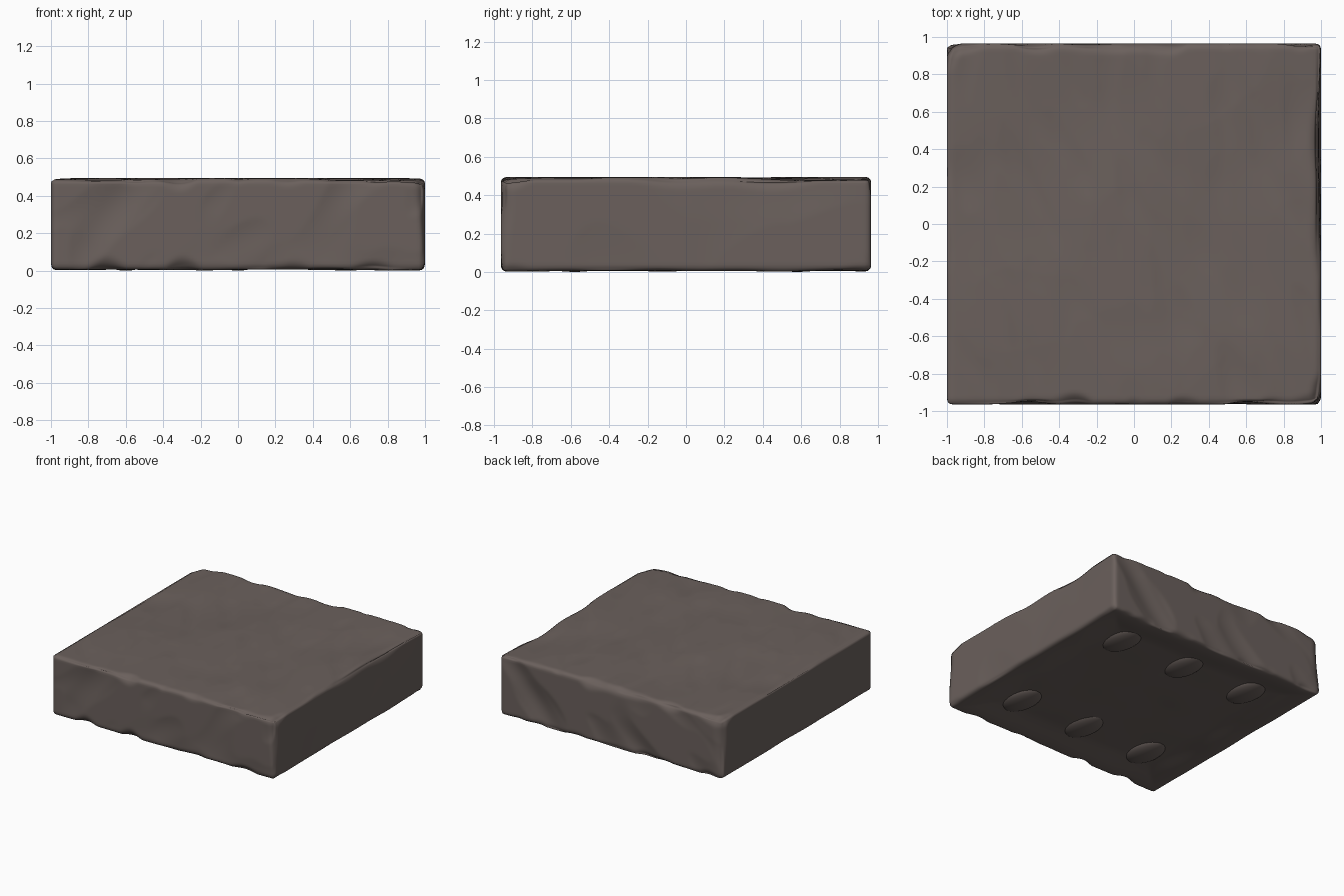
import bpy, bmesh, math
from mathutils import Vector, noise

if "Cube" in bpy.data.objects:
    bpy.data.objects.remove(bpy.data.objects["Cube"])

stone = bpy.data.materials.new("dark_brown_stone")
stone.diffuse_color = (0.145, 0.117, 0.107, 1)
stone.use_nodes = True
stone.node_tree.nodes["Principled BSDF"].inputs["Base Color"].default_value = stone.diffuse_color

HX, HY, Z0, Z1 = 1.0, 0.965, 0.005, 0.495
HZ, ZC = (Z1 - Z0) / 2, (Z1 + Z0) / 2
NX, NY, NZ = 120, 116, 30


def n(x, y, z):
    return noise.noise(Vector((x, y, z)))


def smooth(a, b, t):
    t = max(0.0, min(1.0, (t - a) / (b - a)))
    return t * t * (3 - 2 * t)


def shape(p):
    """Round the box with an uneven worn edge, then roughen its faces."""
    x, y, z = p
    top = smooth(-0.1, 0.1, z)
    right, back = smooth(0.8, 0.97, x), smooth(0.8, 0.94, y)
    front = smooth(0.8, 0.94, -y)
    # chipped edges: front and back ragged, right side gently worn
    ragged = max(0.0, n(x * 5, y * 2, z * 1.5 + 4.3)) * (front + back)
    worn = max(0.0, n(3.1, y * 2.3 + 0.4, 7.7) + 0.15) * right * top
    r = 0.03 + 0.09 * ragged + 0.08 * worn
    q = Vector((max(-HX + r, min(HX - r, x)),
                max(-HY + r, min(HY - r, y)),
                max(-HZ + r, min(HZ - r, z))))
    d = p - q
    out = q + d.normalized() * r if d.length > 1e-6 else p.copy()
    # shallow undulation on the top
    if z > HZ - 0.01:
        out.z -= 0.02 * max(0.0, n(x * 1.6 + 5, y * 1.6, 1.5) + 0.2)
        out.z -= 0.012 * max(0.0, n(x * 7 + y * 2, y * 2.5 - x, 3))
    # slightly sunken underside
    if z < -HZ + 0.01:
        edge = min(HX - abs(x), HY - abs(y))
        out.z += 0.03 * smooth(0.05, 0.3, edge) + 0.006 * n(x * 3, y * 3, 9)
    # diagonal dents on the front and back, faint dents on the right
    if abs(y) > HY - 0.01:
        s = max(0.0, n(x * 3.5 - z * 3, z * 2 + x, math.copysign(6, y)))
        out.y -= math.copysign(0.03 * s, y)
    if x > HX - 0.01:
        out.x -= 0.02 * max(0.0, n(2, y * 2, z * 2))
    out.z += ZC
    return out


# slab: six grids welded into a dense box, then shaped
bm = bmesh.new()
cache = {}


def vert(i, j, k):
    if (i, j, k) not in cache:
        p = Vector((HX * (2 * i / NX - 1), HY * (2 * j / NY - 1), HZ * (2 * k / NZ - 1)))
        cache[i, j, k] = bm.verts.new(shape(p))
    return cache[i, j, k]


def grid(nu, nv, at, flip):
    for u in range(nu):
        for v in range(nv):
            vs = [vert(*at(a, b)) for a, b in ((u, v), (u + 1, v), (u + 1, v + 1), (u, v + 1))]
            bm.faces.new(vs[::-1] if flip else vs)


for hi in (0, 1):
    grid(NX, NY, lambda a, b: (a, b, NZ * hi), not hi)
    grid(NY, NZ, lambda a, b: (NX * hi, a, b), not hi)
    grid(NX, NZ, lambda a, b: (a, NY * hi, b), hi)

mesh = bpy.data.meshes.new("stone_slab")
bm.to_mesh(mesh)
bm.free()
slab = bpy.data.objects.new("stone_slab", mesh)
bpy.context.collection.objects.link(slab)
mesh.materials.append(stone)
mesh.shade_smooth()

# six oval studs on the underside
for i, x in enumerate((-0.6, 0, 0.6)):
    for j, y in enumerate((-0.58, 0.58)):
        bpy.ops.mesh.primitive_uv_sphere_add(segments=32, ring_count=16, location=(x, y, 0.052))
        stud = bpy.context.object
        stud.name = f"underside_stud_{i * 2 + j + 1}"
        stud.scale = (0.12, 0.19, 0.052)
        stud.data.materials.append(stone)
        stud.data.shade_smooth()
